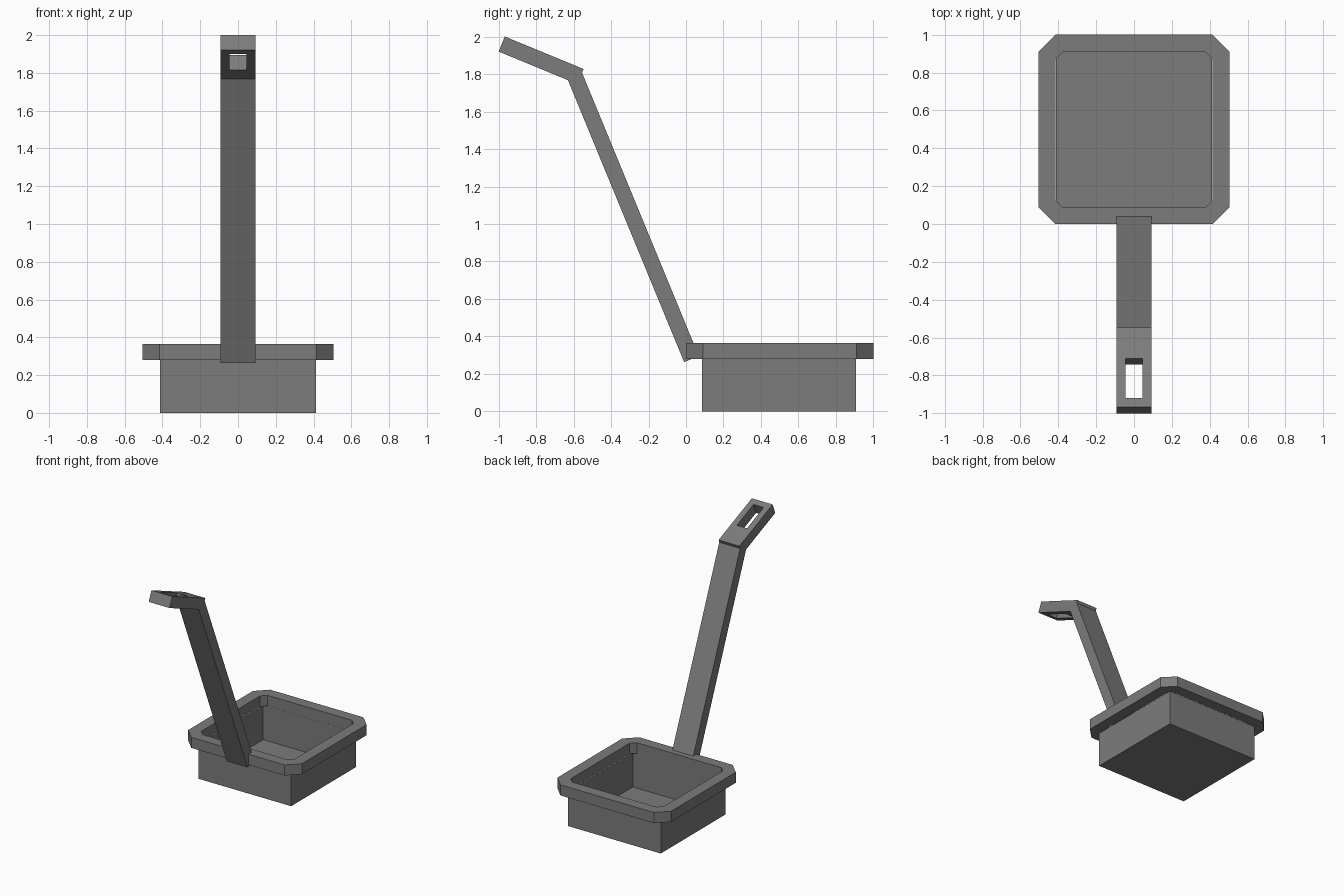
import bpy
import bmesh
from math import radians
from mathutils import Matrix

cube = bpy.data.objects.get("Cube")
if cube:
    bpy.data.objects.remove(cube, do_unlink=True)

# One plain grey for every part
grey = bpy.data.materials.new("dark grey")
grey.use_nodes = True
colour = (0.2, 0.2, 0.2, 1)
grey.diffuse_color = colour
grey.node_tree.nodes["Principled BSDF"].inputs["Base Color"].default_value = colour


def add_part(name, bm, location=(0, 0, 0), tilt=0):
    """Turn a bmesh into a named object, tilted about x."""
    mesh = bpy.data.meshes.new(name)
    bm.to_mesh(mesh)
    bm.free()
    mesh.materials.append(grey)
    obj = bpy.data.objects.new(name, mesh)
    obj.location = location
    obj.rotation_euler.x = radians(tilt)
    bpy.context.collection.objects.link(obj)
    return obj


def block(x0, x1, y0, y1, z0, z1):
    bm = bmesh.new()
    size = Matrix.Diagonal((x1 - x0, y1 - y0, z1 - z0, 1))
    centre = Matrix.Translation(((x0 + x1) / 2, (y0 + y1) / 2, (z0 + z1) / 2))
    bmesh.ops.create_cube(bm, size=1, matrix=centre @ size)
    return bm


def outline(hx, y0, y1, cut=0):
    """Rectangle outline, with cut corners if asked for."""
    if not cut:
        return [(-hx, y0), (hx, y0), (hx, y1), (-hx, y1)]
    return [(-hx + cut, y0), (hx - cut, y0), (hx, y0 + cut), (hx, y1 - cut),
            (hx - cut, y1), (-hx + cut, y1), (-hx, y1 - cut), (-hx, y0 + cut)]


def frame(outer, inner, height):
    """Flat frame between two outlines, with thickness along z."""
    bm = bmesh.new()
    loops = [[bm.verts.new((x, y, z)) for x, y in pts]
             for pts, z in ((outer, 0), (outer, height), (inner, height), (inner, 0))]
    n = len(outer)
    for k in range(4):
        a, b = loops[k], loops[(k + 1) % 4]
        for i in range(n):
            j = (i + 1) % n
            bm.faces.new((a[i], a[j], b[j], b[i]))
    bmesh.ops.recalc_face_normals(bm, faces=bm.faces)
    return bm


# Open square bowl
bowl = block(-0.412, 0.412, 0.086, 0.908, 0, 0.28)
bowl.faces.ensure_lookup_table()
bmesh.ops.delete(bowl, geom=[f for f in bowl.faces if f.normal.z > 0.5],
                 context="FACES_ONLY")
add_part("bowl", bowl)

# Rim with cut corners
add_part("rim", frame(outline(0.505, 0, 1, 0.09),
                      outline(0.414, 0.086, 0.91, 0.04), 0.085), (0, 0, 0.28))

# Leaning handle
add_part("handle", block(-0.0925, 0.0925, 0, 0.085, 0, 1.633),
         (0, -0.01, 0.263), 22.4)

# Bent grip with a hanging slot
add_part("grip", frame(outline(0.0925, 0, 0.455),
                       outline(0.045, 0.05, 0.278), 0.087), (0, -1, 1.92), -22.4)
